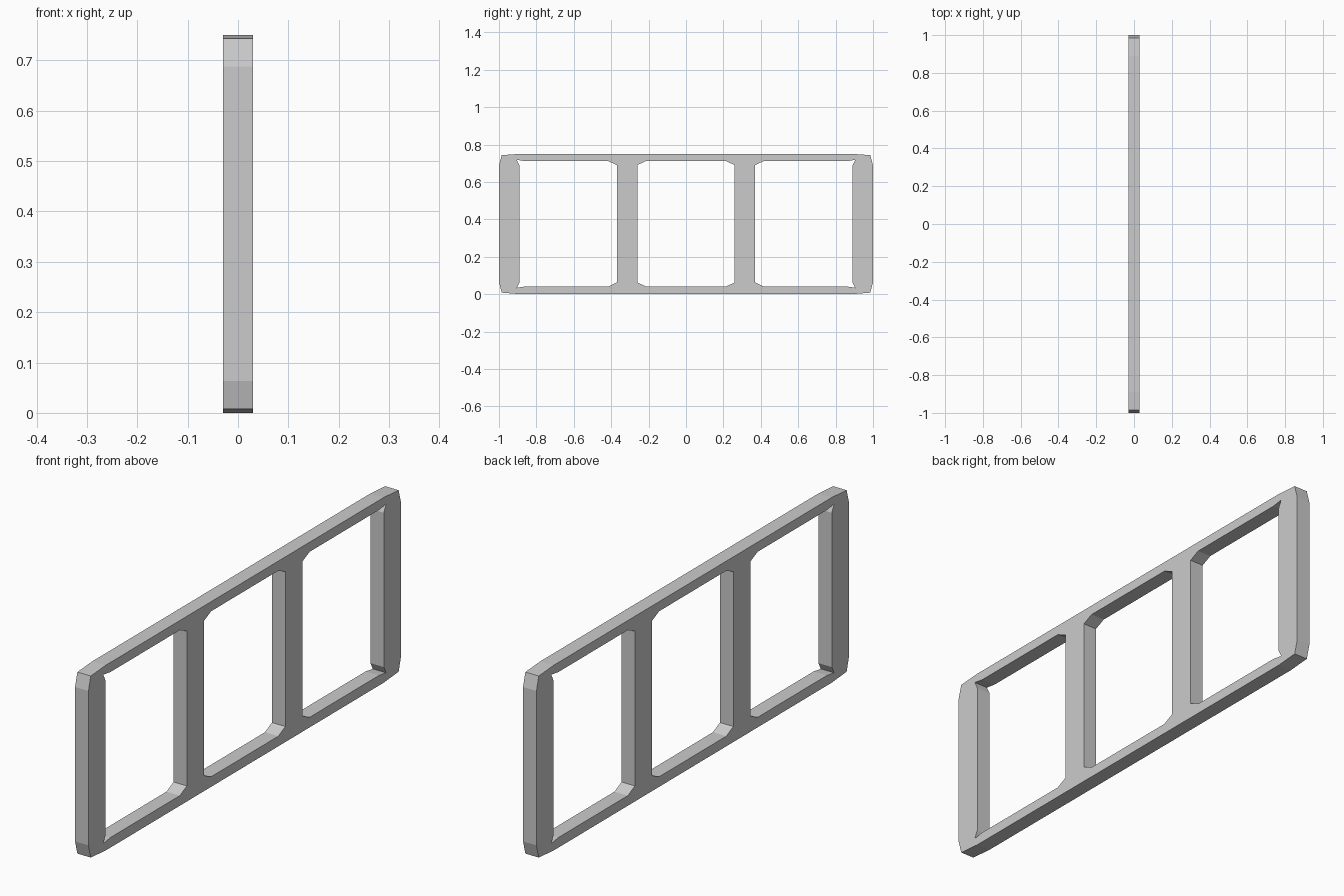
import bpy, bmesh
from mathutils import Matrix

if "Cube" in bpy.data.objects:
    bpy.data.objects.remove(bpy.data.objects["Cube"])

HALF_THICK = 0.03


def mirrored(pts):
    """Complete a left-side profile by mirroring it across y = 0."""
    return pts + [(-y, z) for y, z in reversed(pts)]


# Outer outline with softened corners
outline = mirrored([(-0.89, 0.0), (-0.985, 0.008), (-1.0, 0.063),
                    (-1.0, 0.688), (-0.985, 0.743), (-0.89, 0.75)])

# Middle opening with chamfered corners
middle = mirrored([(-0.215, 0.041), (-0.26, 0.063),
                   (-0.26, 0.69), (-0.215, 0.711)])

# Side opening: chamfers by the inner post, small notches by the end post
right = [(0.415, 0.041), (0.37, 0.063), (0.37, 0.69), (0.415, 0.711),
         (0.86, 0.711), (0.905, 0.718), (0.89, 0.688),
         (0.89, 0.063), (0.905, 0.034), (0.86, 0.041)]
left = [(-y, z) for y, z in right]

# Filled flat curve, extruded to the frame thickness
curve = bpy.data.curves.new("frame_profile", 'CURVE')
curve.dimensions = '2D'
curve.fill_mode = 'BOTH'
curve.extrude = HALF_THICK
for pts in (outline, left, middle, right):
    spline = curve.splines.new('POLY')
    spline.points.add(len(pts) - 1)
    for p, (y, z) in zip(spline.points, pts):
        p.co = (y, z, 0, 1)
    spline.use_cyclic_u = True

frame = bpy.data.objects.new("window_frame", curve)
bpy.context.collection.objects.link(frame)
bpy.context.view_layer.objects.active = frame
frame.select_set(True)
bpy.ops.object.convert(target='MESH')
frame = bpy.context.object
frame.name = "window_frame"

# Stand the frame up in the y-z plane and weld it into one solid
mesh = frame.data
bm = bmesh.new()
bm.from_mesh(mesh)
bm.transform(Matrix(((0, 0, 1, 0), (1, 0, 0, 0), (0, 1, 0, 0), (0, 0, 0, 1))))
bmesh.ops.remove_doubles(bm, verts=bm.verts, dist=0.0005)
bmesh.ops.recalc_face_normals(bm, faces=bm.faces)
for f in bm.faces:
    f.smooth = False
bm.to_mesh(mesh)
bm.free()
